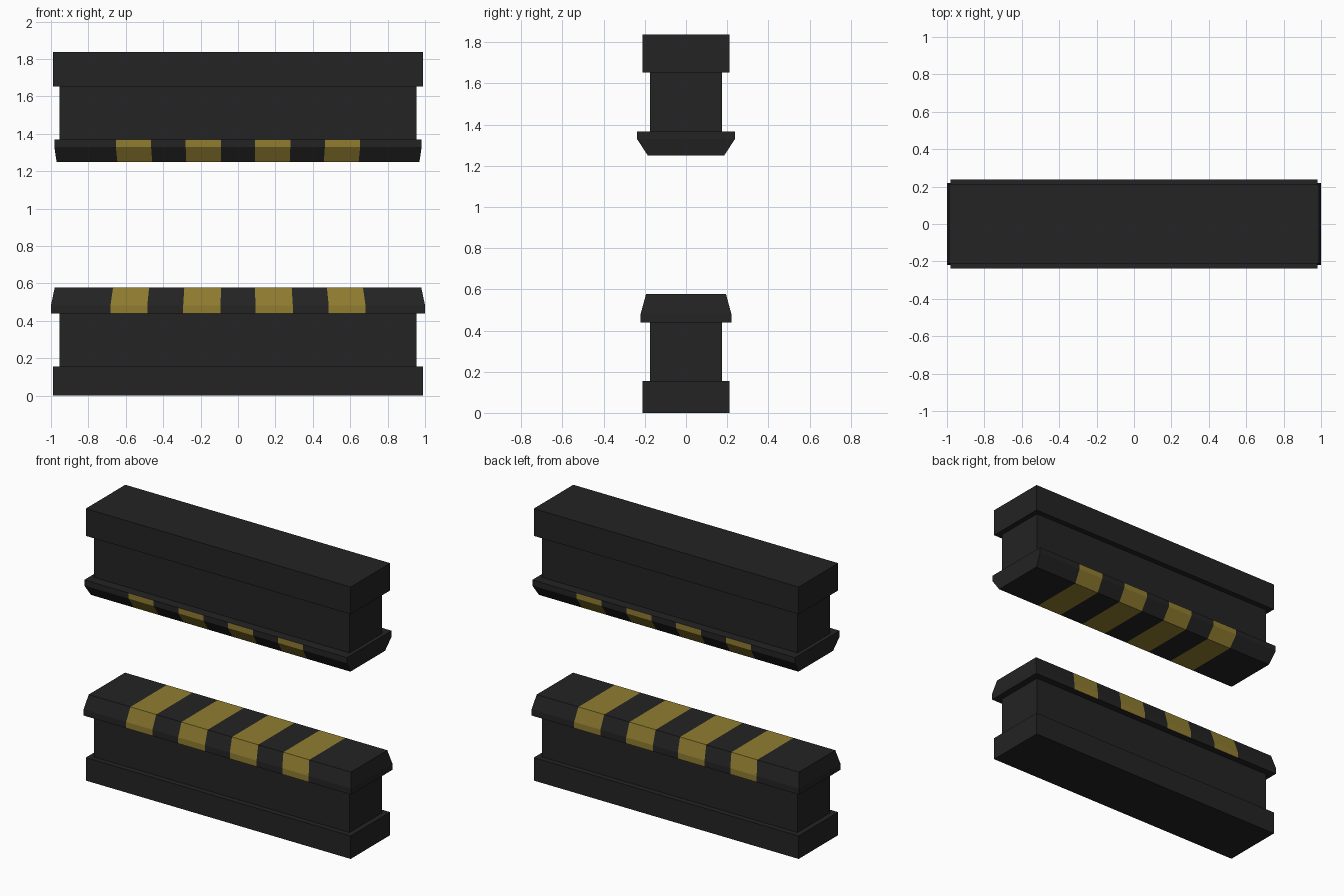
import bpy, bmesh

if "Cube" in bpy.data.objects:
    bpy.data.objects.remove(bpy.data.objects["Cube"])


def material(name, rgb):
    m = bpy.data.materials.new(name)
    m.diffuse_color = (*rgb, 1)
    m.use_nodes = True
    m.node_tree.nodes["Principled BSDF"].inputs["Base Color"].default_value = m.diffuse_color
    return m


BLACK = material("matte black", (0.017, 0.017, 0.017))
YELLOW = material("hazard yellow", (0.28, 0.205, 0.03))


def finish(bm, name):
    bmesh.ops.recalc_face_normals(bm, faces=bm.faces)
    me = bpy.data.meshes.new(name)
    bm.to_mesh(me)
    bm.free()
    me.materials.append(BLACK)
    me.materials.append(YELLOW)
    ob = bpy.data.objects.new(name, me)
    bpy.context.collection.objects.link(ob)
    return ob


def box(name, hx, hy, z0, z1):
    bm = bmesh.new()
    bmesh.ops.create_cube(bm, size=1)
    for v in bm.verts:
        v.co.x *= 2 * hx
        v.co.y *= 2 * hy
        v.co.z = z0 if v.co.z < 0 else z1
    finish(bm, name)


def striped_lip(name, layers, cuts):
    """layers: (half_x, half_y, z) from the ledge side to the exposed face.
    cuts: stripe edges as fractions of the half length."""
    stations = [-1] + [-c for c in reversed(cuts)] + cuts + [1]
    section = [(hx, -hy, z) for hx, hy, z in layers]
    section += [(hx, hy, z) for hx, hy, z in reversed(layers)]
    n = len(section)
    bm = bmesh.new()
    rings = [[bm.verts.new((f * hx, y, z)) for hx, y, z in section]
             for f in stations]
    # long faces, every second bay striped except on the hidden ledge
    for i, (a, b) in enumerate(zip(rings, rings[1:])):
        for k in range(n):
            j = (k + 1) % n
            f = bm.faces.new((a[k], a[j], b[j], b[k]))
            if i % 2 == 1 and k != n - 1:
                f.material_index = 1
    # end caps, one quad per layer so the ends can taper
    for ring in (rings[0], rings[-1]):
        for k in range(len(layers) - 1):
            bm.faces.new((ring[k], ring[k + 1], ring[n - 2 - k], ring[n - 1 - k]))
    finish(bm, name)


# Lower beam
box("lower_base", 0.99, 0.211, 0.0, 0.155)
box("lower_web", 0.955, 0.174, 0.155, 0.44)
striped_lip("lower_striped_cap",
            [(1.0, 0.22, 0.44), (1.0, 0.22, 0.482), (0.98, 0.194, 0.577)],
            [0.093, 0.293, 0.485, 0.682])

# Upper beam
box("upper_block", 0.99, 0.211, 1.653, 1.837)
box("upper_web", 0.955, 0.174, 1.368, 1.653)
striped_lip("upper_striped_cap",
            [(0.982, 0.238, 1.368), (0.982, 0.238, 1.33), (0.97, 0.185, 1.25)],
            [0.093, 0.285, 0.473, 0.665])
